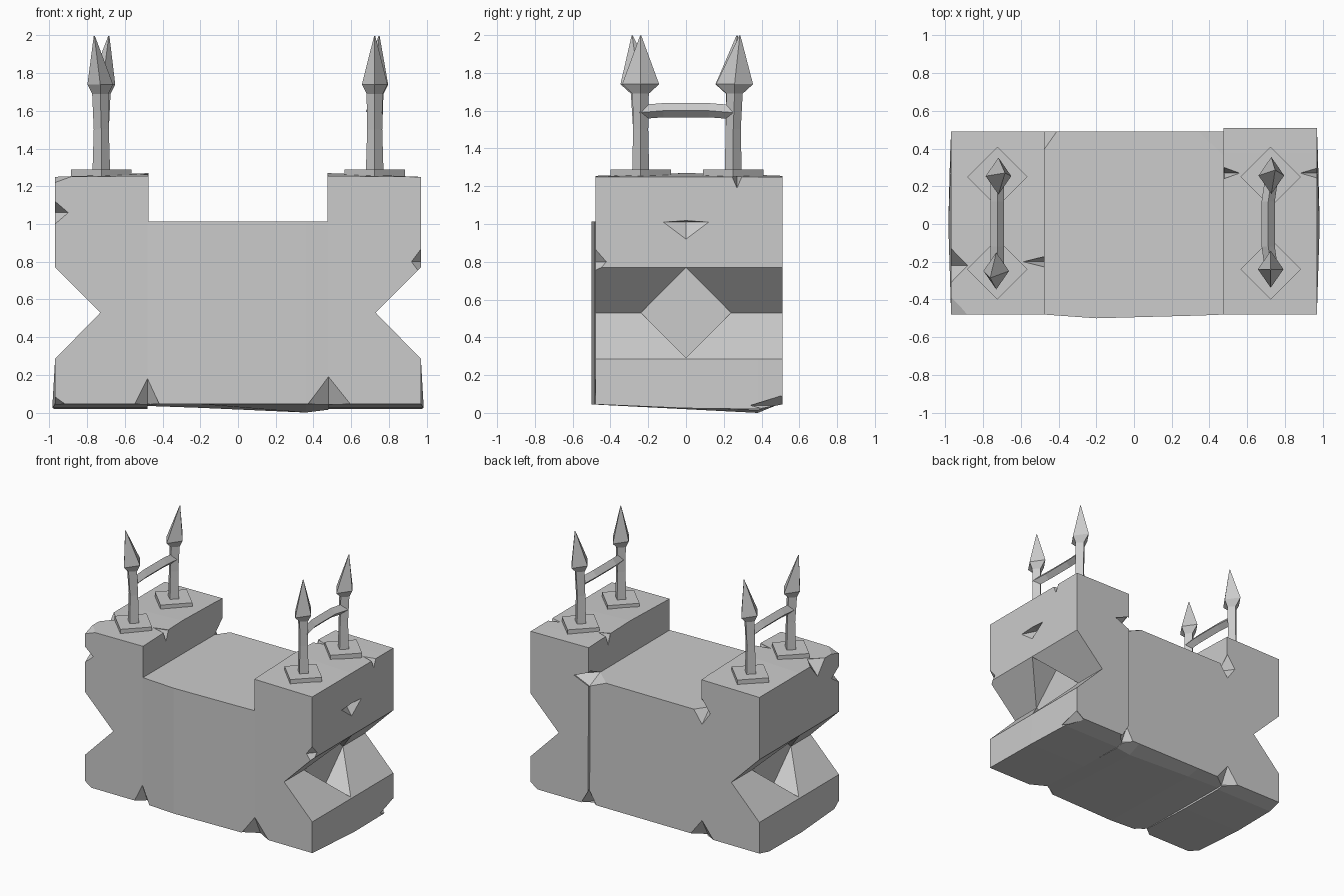
import bpy, bmesh, math
from mathutils import Vector

old = bpy.data.objects.get("Cube")
if old:
    bpy.data.objects.remove(old, do_unlink=True)

stone = bpy.data.materials.new("grey_stone")
stone.use_nodes = True
GREY = (0.6, 0.6, 0.6, 1)
stone.diffuse_color = GREY
stone.node_tree.nodes["Principled BSDF"].inputs["Base Color"].default_value = GREY


def finish(name, bm):
    bmesh.ops.recalc_face_normals(bm, faces=bm.faces)
    me = bpy.data.meshes.new(name)
    bm.to_mesh(me)
    bm.free()
    me.materials.append(stone)
    ob = bpy.data.objects.new(name, me)
    bpy.context.collection.objects.link(ob)
    return ob


def loft(bm, loops):
    """Skin a list of equal point loops and cap both ends."""
    rings = [[bm.verts.new(p) for p in loop] for loop in loops]
    n = len(rings[0])
    for a, b in zip(rings, rings[1:]):
        for i in range(n):
            j = (i + 1) % n
            bm.faces.new((a[i], a[j], b[j], b[i]))
    bm.faces.new(rings[0])
    bm.faces.new(rings[-1])


def octahedron(bm, centre, radii, up=None):
    """Pointed chip; up sets a different upper height."""
    c, (rx, ry, rz) = Vector(centre), radii
    ring = [bm.verts.new(c + Vector(o)) for o in
            ((rx, 0, 0), (0, ry, 0), (-rx, 0, 0), (0, -ry, 0))]
    for h in (up or rz, -rz):
        tip = bm.verts.new(c + Vector((0, 0, h)))
        for i in range(4):
            bm.faces.new((ring[i], ring[(i + 1) % 4], tip))


# Towers: notched profile lofted front to back, with an uneven underside
def tower(name, s, back):
    loops = []
    for y, base, out, top in ((-.48, .045, .97, 1.255), (0, .025, .985, 1.27),
                              (.38, .02, .975, 1.26), (back, .045, .97, 1.255)):
        prof = [(.48, base), (out, base), (.97, .285), (.73, .53),
                (.97, .77), (.97, 1.25), (.475, top)]
        loops.append([(s * x, y, z) for x, z in prof])
    bm = bmesh.new()
    loft(bm, loops)
    return finish(name, bm)


# Middle block: box sections along x, bulging at the front and underneath
def middle():
    bm = bmesh.new()
    loft(bm, [[(x, front, .045), (x, .38, low), (x, .49, .045),
               (x, .49, 1.01), (x, front, 1.013)]
              for x, front, low in ((-.48, -.48, .035), (-.2, -.5, .025),
                                    (.36, -.485, 0), (.48, -.48, .015))])
    return finish("middle_block", bm)


blocks = [tower("right_tower", -1, .49), tower("left_tower", 1, .51), middle()]

# Chips knocked out of the edges: centre, radii
chips = [
    ((.48, -.48, .04), (.12, .07, .15)), ((-.48, -.48, .04), (.07, .06, .14)),
    ((.48, .5, .04), (.07, .07, .12)), ((-.48, .49, .04), (.1, .07, .13)),
    ((-.48, .49, 1.01), (.07, .1, .1)), ((.48, .49, 1.01), (.14, .13, .06)),
    ((-.97, -.48, 1.06), (.07, .09, .06)), ((.98, -.48, .8), (.06, .07, .08)),
    ((-.98, -.22, 1.25), (.1, .1, .12)), ((.97, .27, 1.26), (.1, .03, .07)),
    ((.48, .27, 1.26), (.08, .03, .08)), ((-.47, -.2, 1.26), (.12, .03, .08)),
    ((-.98, -.48, .04), (.07, .07, .05)), ((.97, .5, .04), (.07, .17, .05)),
    ((-.97, -.48, 1.26), (.11, .12, .04)),
]
bm = bmesh.new()
for centre, radii in chips:
    octahedron(bm, centre, radii)
octahedron(bm, (.97, 0, 1.01), (.06, .12, .09), .008)

# Diamond recess inside each end notch
R = .238
for s in (-1, 1):
    loft(bm, [[(s * x, R * math.cos(a), .53 + R * math.sin(a))
               for a in (0, math.pi / 2, math.pi, 1.5 * math.pi)] for x in (.728, 1.1)])
cutter = finish("chip_cutter", bm)
cutter.hide_render = True

for ob in blocks:
    mod = ob.modifiers.new("chips", 'BOOLEAN')
    mod.operation = 'DIFFERENCE'
    mod.solver = 'EXACT'
    mod.object = cutter
    bpy.context.view_layer.objects.active = ob
    bpy.ops.object.modifier_apply(modifier=mod.name)
bpy.data.objects.remove(cutter, do_unlink=True)


def diamond(x, y, z, rx, ry):
    return [(x + rx, y, z), (x, y + ry, z), (x - rx, y, z), (x, y - ry, z)]


# Spiked posts on diamond plates; the tip position gives each its lean
def post(name, x, y, tip_x, tip_y):
    bm = bmesh.new()
    loft(bm, [diamond(x, y, z, .16, .16) for z in (1.24, 1.288)])
    finish(name + "_plate", bm)
    mx, my = x + (tip_x - x) * .15, y + (tip_y - y) * .2
    bm = bmesh.new()
    loft(bm, [diamond(x, y, 1.27, .047, .045), diamond(x, y, 1.5, .04, .04),
              diamond(mx, my, 1.69, .043, .043), diamond(mx, my, 1.74, .068, .098),
              diamond(tip_x, tip_y, 1.998, .003, .003)])
    finish(name + "_spike", bm)


# Rail joining each pair of posts
def rail(name, x, bow):
    bm = bmesh.new()
    loft(bm, [[(x + b - .035, y, z), (x + b, y, z + .04),
               (x + b + .035, y, z), (x + b, y, z - .035)]
              for y, b, z in ((-.245, 0, 1.59), (-.12, bow, 1.6),
                              (.12, bow, 1.6), (.245, 0, 1.59))])
    finish(name, bm)


post("right_front_post", -.725, -.24, -.762, -.285)
post("right_back_post", -.725, .25, -.685, .27)
post("left_front_post", .725, -.24, .725, -.24)
post("left_back_post", .725, .25, .748, .285)
rail("right_rail", -.725, 0)
rail("left_rail", .73, -.018)
